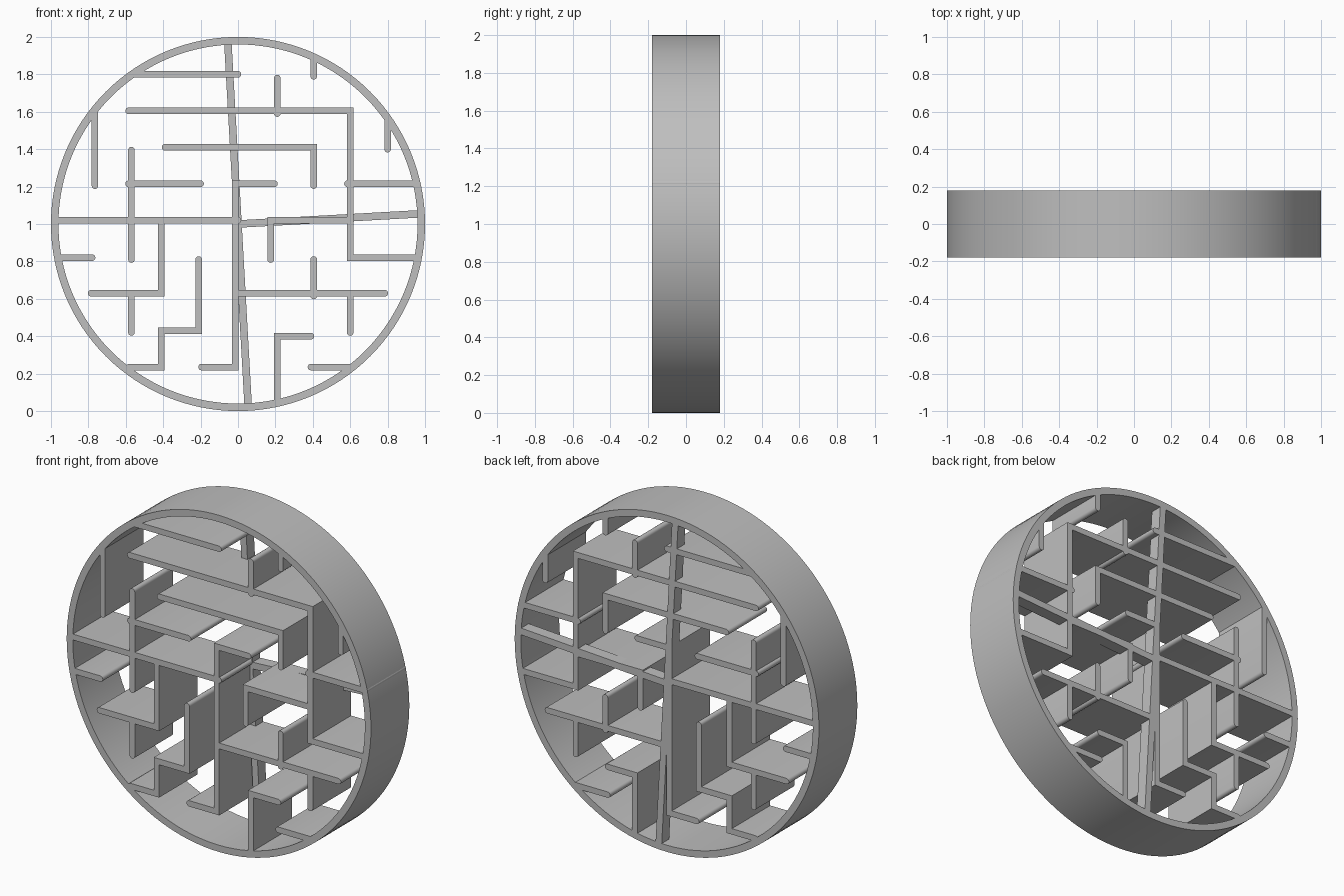
import bpy, bmesh, math
from mathutils import Vector

cube = bpy.data.objects.get("Cube")
if cube:
    bpy.data.objects.remove(cube)

HALF = 0.18      # half depth of the disc
T = 0.0175       # half wall thickness

grey = bpy.data.materials.new("plain grey")
grey.use_nodes = True
colour = (0.52, 0.52, 0.52, 1)
grey.diffuse_color = colour
grey.node_tree.nodes["Principled BSDF"].inputs["Base Color"].default_value = colour


def finish(bm, name):
    bmesh.ops.recalc_face_normals(bm, faces=bm.faces)
    mesh = bpy.data.meshes.new(name)
    bm.to_mesh(mesh)
    bm.free()
    mesh.materials.append(grey)
    obj = bpy.data.objects.new(name, mesh)
    bpy.context.collection.objects.link(obj)
    bpy.ops.object.select_all(action="DESELECT")
    obj.select_set(True)
    bpy.context.view_layer.objects.active = obj
    bpy.ops.object.shade_smooth_by_angle(angle=math.radians(35))
    return obj


def extrude_outline(outline, name, y0=-HALF, y1=HALF):
    """Solid from an outline of (x, z) points, running through the depth."""
    bm = bmesh.new()
    face = bm.faces.new([bm.verts.new((x, y0, z)) for x, z in outline])
    new = bmesh.ops.extrude_face_region(bm, geom=[face])["geom"]
    bmesh.ops.translate(bm, vec=(0, y1 - y0, 0),
                        verts=[v for v in new if isinstance(v, bmesh.types.BMVert)])
    return finish(bm, name)


def side(points):
    """One offset side of a path, with mitred corners and a round end cap."""
    dirs = [(b - a).normalized() for a, b in zip(points, points[1:])]
    normals = [Vector((-d.y, d.x)) for d in dirs]
    out = [points[0] + normals[0] * T]
    for p, n, m in zip(points[1:], normals, normals[1:]):
        out.append(p + (n + m) * T)
    d, n, end = dirs[-1], normals[-1], points[-1]
    for i in range(8):
        a = math.pi * i / 8
        out.append(end + (n * math.cos(a) + d * math.sin(a)) * T)
    return out


def wall(name, *path):
    pts = [Vector(p) for p in path]
    extrude_outline(side(pts) + side(pts[::-1]), name)


# Outer ring: a rectangular section swept around the axis
bm = bmesh.new()
N = 128
loops = []
for i in range(N):
    a = math.tau * i / N
    loops.append([bm.verts.new((r * math.cos(a), y, 1 + r * math.sin(a)))
                  for r, y in ((1, -HALF), (1, HALF), (0.96, HALF), (0.96, -HALF))])
for i in range(N):
    p, q = loops[i], loops[(i + 1) % N]
    for j in range(4):
        k = (j + 1) % 4
        bm.faces.new((p[j], p[k], q[k], q[j]))
finish(bm, "outer_ring")

# Maze walls, upper part
wall("top_shelf", (-0.56, 1.8), (0, 1.8))
wall("upper_wall", (-0.585, 1.605), (0.6, 1.605), (0.6, 0.82), (0.96, 0.82))
wall("upper_stub", (0.21, 1.78), (0.21, 1.59))
wall("inner_hook", (-0.39, 1.41), (0.405, 1.41), (0.405, 1.205))
wall("left_hanger", (-0.765, 1.6), (-0.765, 1.205))
wall("right_top_hanger", (0.405, 1.89), (0.405, 1.79))
wall("right_hanger", (0.8, 1.56), (0.8, 1.4))
wall("left_post", (-0.57, 1.395), (-0.57, 0.81))
wall("left_crossbar", (-0.585, 1.215), (-0.2, 1.215))
wall("right_crossbar", (0.585, 1.215), (0.96, 1.215))

# Maze walls, middle and lower part
wall("centre_wall", (0.195, 1.215), (-0.015, 1.215), (-0.015, 0.235), (-0.195, 0.235))
wall("left_middle_wall", (-0.97, 1.02), (0, 1.02))
wall("left_step", (-0.41, 1.02), (-0.41, 0.63), (-0.785, 0.63))
wall("left_step_post", (-0.57, 0.63), (-0.57, 0.42))
wall("left_ledge", (-0.96, 0.82), (-0.78, 0.82))
wall("zigzag_wall", (-0.21, 0.81), (-0.21, 0.43), (-0.41, 0.43), (-0.41, 0.235), (-0.58, 0.235))
wall("right_middle_hook", (0.6, 1.02), (0.175, 1.02), (0.175, 0.81))
wall("right_lower_wall", (0, 0.63), (0.785, 0.63))
wall("right_short_post", (0.405, 0.81), (0.405, 0.615))
wall("right_lower_post", (0.6, 0.63), (0.6, 0.42))
wall("bottom_hook", (0.39, 0.4), (0.21, 0.4), (0.21, 0.05))
wall("bottom_ledge", (0.39, 0.235), (0.6, 0.235))

# Three slightly turned spokes along the back
centre = Vector((0, 1))
for name, turn in (("right_spoke", 0), ("top_spoke", 90), ("bottom_spoke", 270)):
    a = math.radians(turn + 3.2)
    d = Vector((math.cos(a), math.sin(a)))
    n = Vector((-d.y, d.x)) * 0.02
    tip = centre + d * 0.97
    extrude_outline([centre - n, tip - n, tip + n, centre + n], name, HALF - 0.07, HALF)
